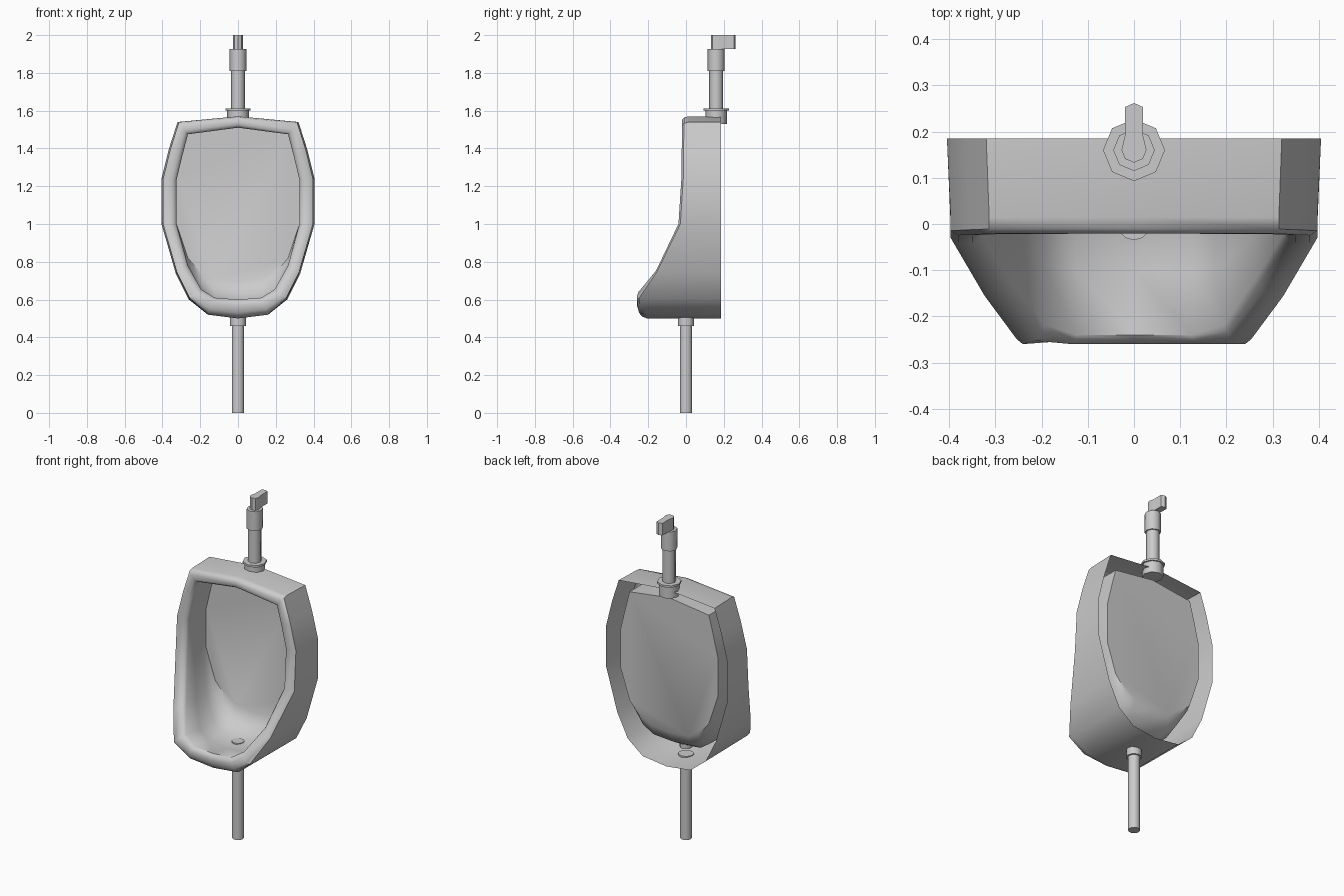
import bpy
import bmesh
import math

cube = bpy.data.objects.get("Cube")
if cube:
    bpy.data.objects.remove(cube, do_unlink=True)

VALVE_Y = 0.16


def material(name, value):
    mat = bpy.data.materials.new(name)
    mat.use_nodes = True
    color = (value, value, value, 1)
    mat.diffuse_color = color
    mat.node_tree.nodes["Principled BSDF"].inputs["Base Color"].default_value = color
    return mat


grey = material("grey ceramic", 0.6)


def finish(name, bm, angle=40):
    bmesh.ops.recalc_face_normals(bm, faces=bm.faces)
    mesh = bpy.data.meshes.new(name)
    bm.to_mesh(mesh)
    bm.free()
    mesh.materials.append(grey)
    obj = bpy.data.objects.new(name, mesh)
    bpy.context.collection.objects.link(obj)
    bpy.ops.object.select_all(action="DESELECT")
    obj.select_set(True)
    bpy.context.view_layer.objects.active = obj
    bpy.ops.object.shade_smooth_by_angle(angle=math.radians(angle))
    return obj


def cylinder(name, y, radius, low, high, sides):
    bm = bmesh.new()
    bmesh.ops.create_cone(bm, cap_ends=True, segments=sides, radius1=radius,
                          radius2=radius, depth=high - low)
    bmesh.ops.translate(bm, verts=bm.verts, vec=(0, y, (low + high) / 2))
    return finish(name, bm, 50)


def lerp(a, b, t):
    return a + (b - a) * t


def mirrored(half):
    """Close a right-hand outline that starts and ends on the centre line."""
    return half + [(-x, z) for x, z in half[-2:0:-1]]


# Outlines of the body and of the bowl opening, from top centre to bottom centre
outer = mirrored([(0, 1.57), (0.32, 1.54), (0.365, 1.4), (0.405, 1.24), (0.405, 1.0),
                  (0.33, 0.74), (0.26, 0.6), (0.16, 0.52), (0, 0.5)])
inner = mirrored([(0, 1.51), (0.265, 1.475), (0.295, 1.36), (0.325, 1.235), (0.325, 1.0),
                  (0.265, 0.78), (0.195, 0.655), (0.125, 0.61), (0, 0.6)])

# Depth of the front rim by height
rim_profile = [(0.5, -0.24), (0.57, -0.26), (0.63, -0.26), (0.7, -0.2),
               (0.84, -0.09), (1.0, -0.04), (1.2, -0.025), (1.6, -0.02)]


def front(z):
    for (z0, y0), (z1, y1) in zip(rim_profile, rim_profile[1:]):
        if z <= z1:
            return lerp(y0, y1, (z - z0) / (z1 - z0))
    return rim_profile[-1][1]


def rim_ring(blend, setback, widen=1):
    ring = []
    for (xo, zo), (xi, zi) in zip(outer, inner):
        x, z = lerp(xo, xi, blend), lerp(zo, zi, blend)
        ring.append((x * widen, front(z) + setback, z))
    return ring


def bowl_ring(depth, lift):
    ring = []
    for x, z in inner:
        low = min(1, max(0, (0.9 - z) / 0.3))
        ring.append((x, lerp(front(z) + 0.02, 0.16, depth), z + low * lift))
    return ring


# Hollow body: open back edge, outer wall, rounded rim, then bowl and back panel
rings = [[(x, 0.185, z) for x, z in outer],
         rim_ring(0, 0.035, 0.98),
         rim_ring(0.1, 0.01), rim_ring(0.3, 0), rim_ring(0.7, 0), rim_ring(0.9, 0.008),
         rim_ring(1, 0.02),
         bowl_ring(0.35, -0.025), bowl_ring(0.7, -0.02),
         bowl_ring(0.92, 0.03), bowl_ring(1, 0.1)]
bm = bmesh.new()
loops = [[bm.verts.new(p) for p in ring] for ring in rings]
for a, b in zip(loops, loops[1:]):
    for i in range(len(a)):
        j = (i + 1) % len(a)
        bm.faces.new((a[i], a[j], b[j], b[i]))
bm.faces.new(loops[-1])
finish("basin_body", bm)

# Drain and waste pipe
cylinder("drain_cap", 0, 0.035, 0.55, 0.585, 12)
cylinder("drain_collar", 0, 0.043, 0.46, 0.51, 12)
cylinder("waste_pipe", 0, 0.033, 0, 0.47, 12)

# Flush valve stack
cylinder("valve_base", VALVE_Y, 0.058, 1.53, 1.6, 8)
cylinder("valve_flange", VALVE_Y, 0.067, 1.6, 1.612, 8)
cylinder("supply_pipe", VALVE_Y, 0.037, 1.61, 1.82, 8)
cylinder("valve_sleeve", VALVE_Y, 0.045, 1.81, 1.927, 8)

# Lever handle: rounded pivot with a straight arm towards the back
plan = [(0.027 * math.cos(a), VALVE_Y + 0.027 * math.sin(a))
        for a in (math.radians(d) for d in range(180, 361, 45))]
plan += [(0.02, 0.19), (0.02, 0.253), (0, 0.262), (-0.02, 0.253), (-0.02, 0.19)]
bm = bmesh.new()
face = bm.faces.new([bm.verts.new((x, y, 1.927)) for x, y in plan])
top = bmesh.ops.extrude_face_region(bm, geom=[face])["geom"]
bmesh.ops.translate(bm, verts=[v for v in top if isinstance(v, bmesh.types.BMVert)],
                    vec=(0, 0, 0.073))
finish("flush_handle", bm)
